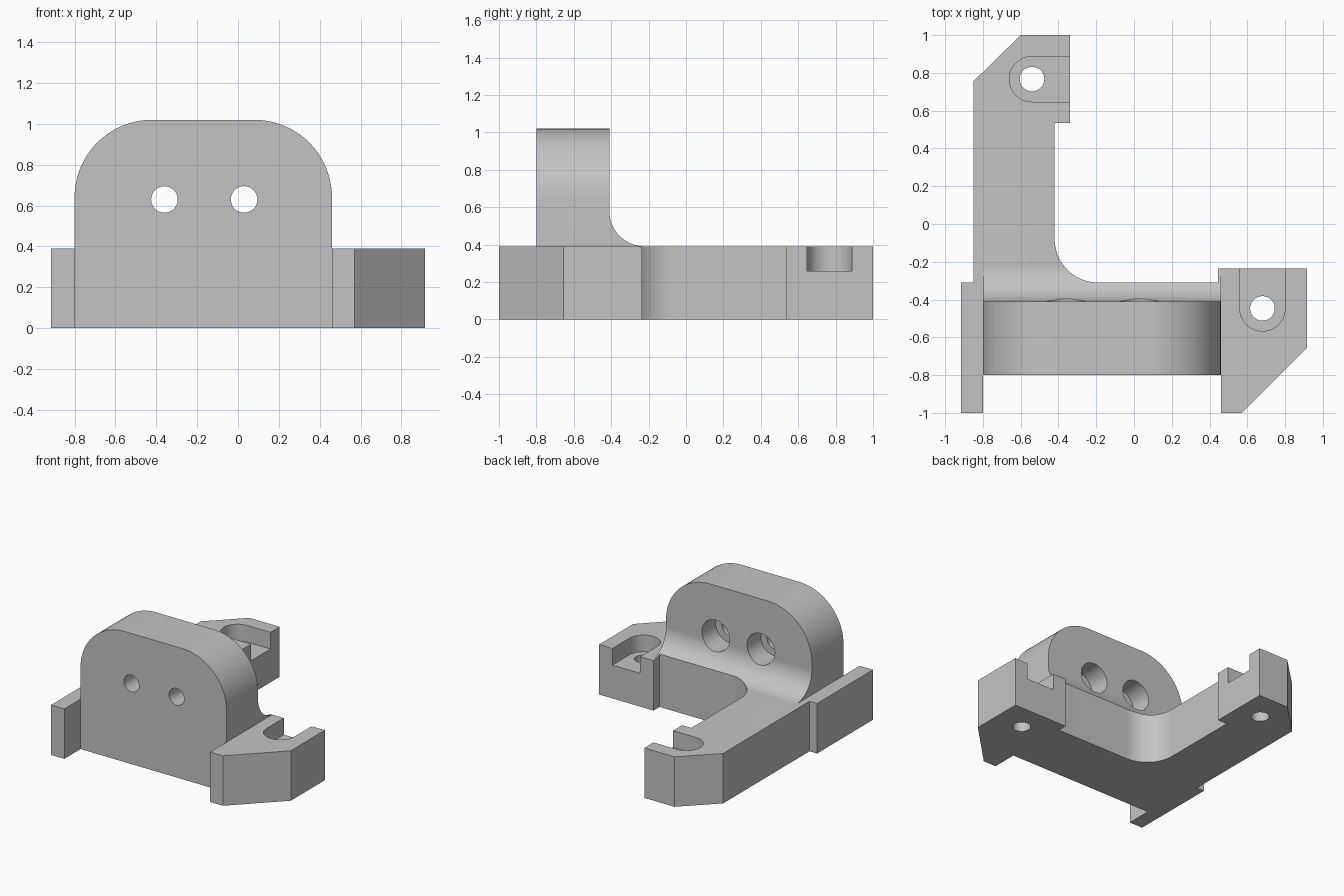
import bpy, bmesh
from math import sin, cos, pi, radians
from mathutils import Vector

cube = bpy.data.objects.get("Cube")
if cube:
    bpy.data.objects.remove(cube, do_unlink=True)

grey = bpy.data.materials.new("plain grey")
grey.use_nodes = True
grey.diffuse_color = (0.55, 0.55, 0.55, 1)
grey.node_tree.nodes["Principled BSDF"].inputs["Base Color"].default_value = (0.55, 0.55, 0.55, 1)

PLACE = {"x": lambda u, v, t: (t, u, v),
         "y": lambda u, v, t: (u, t, v),
         "z": lambda u, v, t: (u, v, t)}


def arc(cu, cv, r, start, end, steps=24):
    angles = [radians(start + (end - start) * i / steps) for i in range(steps + 1)]
    return [(cu + r * cos(a), cv + r * sin(a)) for a in angles]


def prism(name, outline, axis, low, high):
    """Extrude a flat outline along one axis."""
    bm = bmesh.new()
    face = bm.faces.new([bm.verts.new(PLACE[axis](u, v, low)) for u, v in outline])
    grown = bmesh.ops.extrude_face_region(bm, geom=[face])["geom"]
    bmesh.ops.translate(bm, verts=[g for g in grown if isinstance(g, bmesh.types.BMVert)],
                        vec=Vector(PLACE[axis](0, 0, high - low)))
    bmesh.ops.recalc_face_normals(bm, faces=bm.faces)
    mesh = bpy.data.meshes.new(name)
    bm.to_mesh(mesh)
    bm.free()
    mesh.materials.append(grey)
    obj = bpy.data.objects.new(name, mesh)
    bpy.context.collection.objects.link(obj)
    return obj


def cylinder(name, u, v, r, axis, low, high):
    return prism(name, arc(u, v, r, 0, 360, 48)[:-1], axis, low, high)


def combine(target, tool, operation):
    """Apply a boolean and drop the helper."""
    mod = target.modifiers.new(operation, "BOOLEAN")
    mod.operation, mod.solver, mod.object = operation, "EXACT", tool
    bpy.context.view_layer.objects.active = target
    bpy.ops.object.modifier_apply(modifier=mod.name)
    bpy.data.objects.remove(tool, do_unlink=True)


BASE_TOP, POCKET_FLOOR = 0.39, 0.26
WALL_LEFT, WALL_RIGHT, WALL_FRONT, WALL_BACK = -0.8, 0.46, -0.8, -0.41

# L-shaped base with two mounting pads and front tabs
footprint = [(-0.915, -1), (WALL_LEFT, -1), (WALL_LEFT, WALL_FRONT),
             (WALL_RIGHT, WALL_FRONT), (WALL_RIGHT, -1), (0.57, -1),
             (0.915, -0.655), (0.915, -0.235), (0.445, -0.235), (0.445, -0.31)]
footprint += arc(-0.19, -0.08, 0.23, 270, 180)
footprint += [(-0.42, 0.535), (-0.34, 0.535), (-0.34, 1), (-0.6, 1),
              (-0.85, 0.755), (-0.85, -0.31), (-0.915, -0.31)]
bracket = prism("bracket", footprint, "z", 0, BASE_TOP)

# Upright wall with rounded top corners
r = 0.38
wall_outline = [(WALL_LEFT, 0.2), (WALL_RIGHT, 0.2)]
wall_outline += arc(WALL_RIGHT - r, 1.02 - r, r, 0, 90)
wall_outline += arc(WALL_LEFT + r, 1.02 - r, r, 90, 180)
wall = prism("wall", wall_outline, "y", WALL_FRONT, WALL_BACK)

# Concave fillet behind the wall, trimmed to the base outline
fillet_outline = [(-0.6, 0.3), (-0.6, 0.58)] + arc(-0.22, 0.58, 0.19, 180, 270) + [(-0.22, 0.3)]
fillet = prism("fillet", fillet_outline, "x", WALL_LEFT, WALL_RIGHT)
combine(fillet, prism("trim", footprint, "z", -0.5, 1.5), "INTERSECT")

combine(bracket, wall, "UNION")
combine(bracket, fillet, "UNION")

# Counterbored holes through the wall
for x in (-0.36, 0.03):
    combine(bracket, cylinder("wall_hole", x, 0.63, 0.065, "y", -1.2, 0.2), "DIFFERENCE")
    combine(bracket, cylinder("counterbore", x, 0.63, 0.12, "y", WALL_BACK - 0.17, 0.2), "DIFFERENCE")

# Open-ended slot pockets with bolt holes in the pads
w = 0.12
back_slot = arc(-0.54, 0.767, w, 90, 270) + [(-0.2, 0.767 - w), (-0.2, 0.767 + w)]
right_slot = arc(0.68, -0.447, w, 180, 360) + [(0.68 + w, 0), (0.68 - w, 0)]
for slot, (x, y) in ((back_slot, (-0.54, 0.767)), (right_slot, (0.68, -0.447))):
    combine(bracket, prism("slot", slot, "z", POCKET_FLOOR, 0.6), "DIFFERENCE")
    combine(bracket, cylinder("bolt_hole", x, y, 0.065, "z", -0.2, 0.6), "DIFFERENCE")

# Smooth the curves, keep the edges crisp
bpy.ops.object.select_all(action="DESELECT")
bracket.select_set(True)
bpy.context.view_layer.objects.active = bracket
bpy.ops.object.shade_smooth_by_angle(angle=radians(25))
